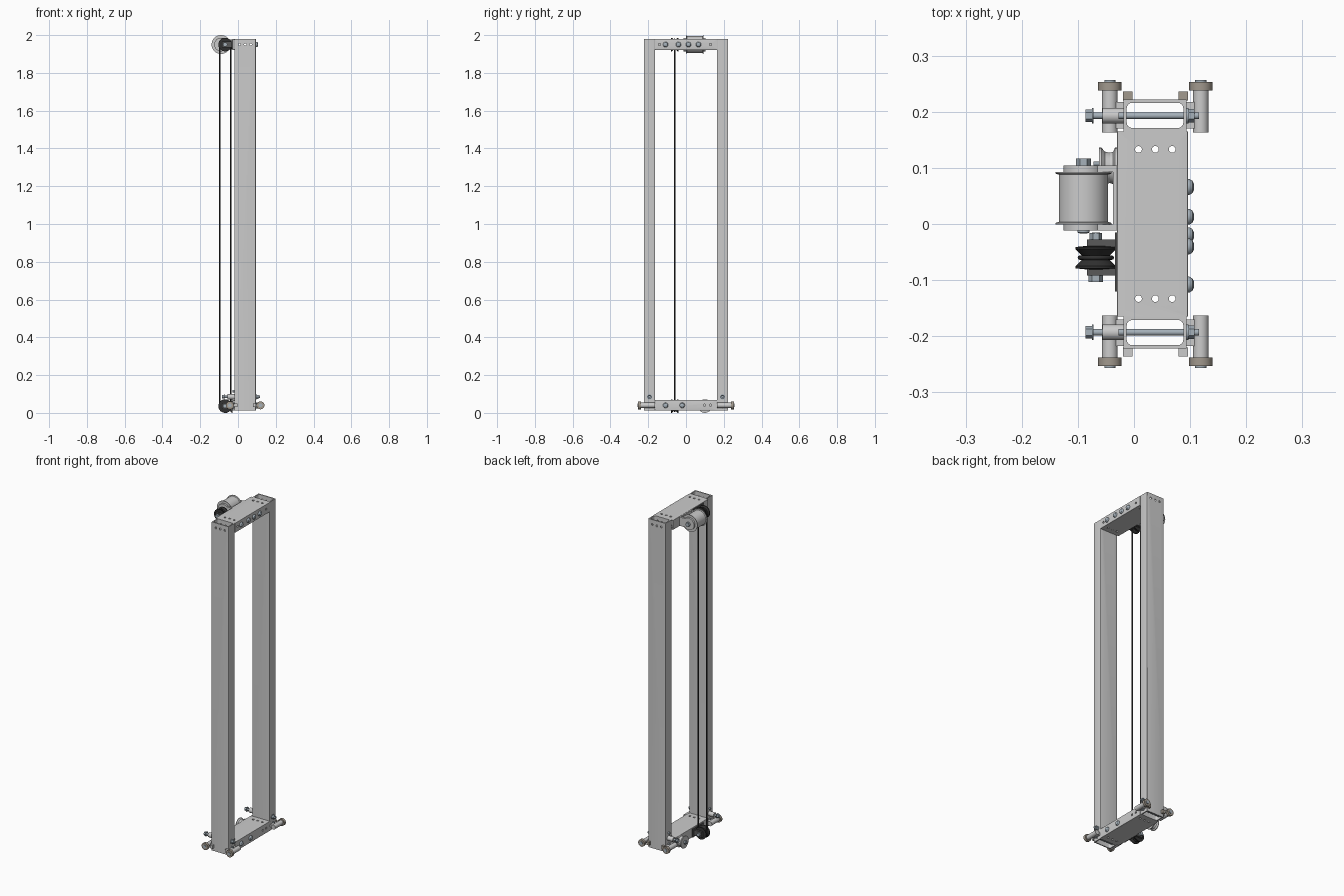
import bpy, bmesh, math
from mathutils import Matrix, Vector

if "Cube" in bpy.data.objects:
    bpy.data.objects.remove(bpy.data.objects["Cube"])


def mat(name, c):
    m = bpy.data.materials.new(name)
    m.diffuse_color = (*c, 1)
    m.use_nodes = True
    m.node_tree.nodes["Principled BSDF"].inputs["Base Color"].default_value = m.diffuse_color
    return m


BLACK = mat("black", (0.03, 0.03, 0.03))
DARK = mat("dark_grey", (0.1, 0.1, 0.1))
STEEL = mat("steel", (0.38, 0.44, 0.49))
TAN = mat("tan", (0.36, 0.32, 0.27))


def finish(name, bm, m=None):
    bmesh.ops.recalc_face_normals(bm, faces=bm.faces)
    me = bpy.data.meshes.new(name)
    bm.to_mesh(me)
    bm.free()
    o = bpy.data.objects.new(name, me)
    bpy.context.collection.objects.link(o)
    if m:
        me.materials.append(m)
    return o


def box(name, x, y, z, m=None):
    bm = bmesh.new()
    bmesh.ops.create_cube(bm, size=1)
    for v in bm.verts:
        v.co = Vector([(r[0] + r[1]) / 2 + c * (r[1] - r[0]) for r, c in zip((x, y, z), v.co)])
    return finish(name, bm, m)


def place(axis, u, v, t):
    # u, v across the axis, t along it
    return {"x": (t, u, v), "y": (u, t, v), "z": (u, v, t)}[axis]


def lathe(name, axis, cu, cv, profile, m=None, n=32):
    # profile: (radius, position along axis), closed with caps at both ends
    bm = bmesh.new()
    rings = [[bm.verts.new(place(axis, cu + r * math.cos(2 * math.pi * i / n),
                                 cv + r * math.sin(2 * math.pi * i / n), t))
              for i in range(n)] for r, t in profile]
    for a, b in zip(rings, rings[1:]):
        for i in range(n):
            bm.faces.new((a[i], a[(i + 1) % n], b[(i + 1) % n], b[i]))
    bm.faces.new(rings[0])
    bm.faces.new(rings[-1])
    return finish(name, bm, m)


def rod(name, axis, cu, cv, r, t0, t1, m=None, n=24):
    return lathe(name, axis, cu, cv, [(r, t0), (r, t1)], m, n)


def round_rect(u, v, r, k=5):
    pts = []
    for cx, cy, a0 in ((u[1] - r, v[1] - r, 0), (u[0] + r, v[1] - r, 90),
                       (u[0] + r, v[0] + r, 180), (u[1] - r, v[0] + r, 270)):
        for i in range(k):
            a = math.radians(a0 + 90 * i / (k - 1))
            pts.append((cx + r * math.cos(a), cy + r * math.sin(a)))
    return pts


def tube(name, axis, u, v, t, wall, r_out, r_in):
    outer = round_rect(u, v, r_out)
    inner = round_rect((u[0] + wall, u[1] - wall), (v[0] + wall, v[1] - wall), r_in)
    bm = bmesh.new()
    loops = [[bm.verts.new(place(axis, *p, tt)) for p in pr]
             for pr, tt in ((outer, t[0]), (outer, t[1]), (inner, t[1]), (inner, t[0]))]
    n = len(outer)
    for k in range(4):
        a, b = loops[k], loops[(k + 1) % 4]
        for i in range(n):
            bm.faces.new((a[i], a[(i + 1) % n], b[(i + 1) % n], b[i]))
    return finish(name, bm)


def drill(o, cutter):
    cutter.hide_render = True
    cutter.hide_set(True)
    md = o.modifiers.new("hole", "BOOLEAN")
    md.object = cutter
    md.solver = "EXACT"


HX = (0.008, 0.038, 0.068)
ZB, ZT = 0.036, 1.95

# Uprights: open rectangular tubes with three holes at the top
for s, side in ((1, "right"), (-1, "left")):
    ys = sorted((s * 0.165, s * 0.222))
    o = tube(f"upright_{side}", "z", (-0.019, 0.094), ys, (0.012, 1.979), 0.006, 0.001, 0.01)
    for x in HX:
        drill(o, rod("upright_hole_cutter", "y", x, ZT, 0.006, *sorted((s * 0.15, s * 0.24))))

# Cross beams with vertical and face holes
for name, z, holes in (("top_beam", (1.922, 1.979), (-0.14, 0.13)),
                       ("bottom_beam", (0.012, 0.069), (0.098, 0.13))):
    o = tube(name, "y", (-0.03, 0.096), z, (-0.165, 0.165), 0.005, 0.001, 0.002)
    for y in (-0.133, 0.133):
        for x in HX:
            drill(o, rod("beam_hole_cutter", "z", x, y, 0.006, z[0] - 0.02, z[1] + 0.02))
    for y in holes:
        drill(o, rod("face_hole_cutter", "x", y, sum(z) / 2, 0.006, 0.08, 0.12))

# Domed bolts on the beam faces
for z, ys in ((ZT, (-0.108, -0.04, 0.013, 0.066)), (0.04, (-0.108, -0.02))):
    for y in ys:
        lathe("face_bolt", "x", y, z, [(0.014, 0.096), (0.014, 0.099), (0.011, 0.104), (0.005, 0.107)], STEEL)

# Rope pulleys with brackets, top and bottom
PX, PY = -0.068, -0.06
for name, z in (("top", ZT), ("bottom", ZB)):
    lathe(f"{name}_pulley", "y", PX, z,
          [(0.017, PY - 0.021), (0.036, PY - 0.019), (0.036, PY - 0.015), (0.024, PY - 0.003),
           (0.024, PY + 0.003), (0.036, PY + 0.015), (0.036, PY + 0.019), (0.017, PY + 0.021)], BLACK, 48)
    box(f"{name}_pulley_plate", (-0.034, -0.022 if name == "x" else -0.03), (-0.12, -0.015),
        (z - 0.024, z + 0.026), DARK)
    for y in (-0.092, -0.041):
        box(f"{name}_pulley_arm", (-0.084, -0.032), (y, y + 0.013), (z - 0.016, z + 0.016), DARK)
    rod(f"{name}_pulley_axle", "y", PX, z, 0.007, -0.1, -0.015, STEEL)
    rod(f"{name}_pulley_bolt_head", "y", PX, z, 0.013, -0.103, -0.092, STEEL, 6)
    rod(f"{name}_pulley_nut", "y", PX, z, 0.011, -0.028, -0.016, STEEL, 6)

# Rope loop around both pulleys
R = 0.0285
pts = [(PX + R * math.cos(math.pi * i / 16), PY, ZT + R * math.sin(math.pi * i / 16)) for i in range(17)]
pts += [(PX - R * math.cos(math.pi * i / 16), PY, ZB - R * math.sin(math.pi * i / 16)) for i in range(17)]
cu = bpy.data.curves.new("rope", "CURVE")
cu.dimensions = "3D"
cu.bevel_depth = 0.004
cu.bevel_resolution = 2
sp = cu.splines.new("POLY")
sp.points.add(len(pts) - 1)
for p, c in zip(sp.points, pts):
    p.co = (*c, 1)
sp.use_cyclic_u = True
cu.materials.append(BLACK)
bpy.context.collection.objects.link(bpy.data.objects.new("rope", cu))

# Large roller at the top with side plates
RX = -0.09
lathe("top_roller", "y", RX, ZT, [(0.05, -0.001), (0.05, 0.002), (0.044, 0.004), (0.044, 0.088),
                                  (0.05, 0.09), (0.05, 0.093)], None, 48)
for y0 in (-0.012, 0.093):
    box("roller_side_plate", (RX, -0.03), (y0, y0 + 0.011), (ZT - 0.026, ZT + 0.026))
    rod("roller_plate_end", "y", RX, ZT, 0.036, y0, y0 + 0.011, None, 32)
box("roller_base_plate", (-0.037, -0.03), (-0.012, 0.104), (ZT - 0.026, ZT + 0.028))
rod("roller_axle_nut", "y", RX, ZT, 0.013, 0.104, 0.117, STEEL, 6)
lathe("roller_axle_head", "y", RX, ZT, [(0.006, -0.017), (0.011, -0.015), (0.011, -0.012)], STEEL)

# Waisted bobbin on the bottom beam
lathe("bobbin", "x", 0.1, ZB, [(0.036, -0.03), (0.036, -0.034), (0.029, -0.037), (0.027, -0.043),
                               (0.029, -0.052), (0.036, -0.058), (0.036, -0.062)], None, 40)
rod("bobbin_bolt", "x", 0.1, ZB, 0.011, -0.072, -0.062, STEEL, 6)

# Foot carriages, mirrored in y: wheels, arms, cross bolts and pads
for s in (1, -1):
    def span(a, b):
        return sorted((s * a, s * b))
    for x in (-0.043, 0.119):
        rod("wheel_arm", "y", x, 0.04, 0.014, *span(0.163, 0.238))
        rod("wheel", "y", x, 0.04, 0.021, *span(0.238, 0.253), TAN, 32)
        rod("wheel_hub", "y", x, 0.04, 0.01, *span(0.253, 0.257), STEEL)
        inner = (-0.043, -0.019) if x < 0 else (0.094, 0.119)
        box("wheel_arm_link", inner, span(0.17, 0.217), (0.032, 0.048))
    for z in (0.028, 0.052):
        rod("frame_tie_rod", "x", s * 0.194, z, 0.004, -0.03, 0.106, STEEL)
    yb = s * 0.193
    rod("cross_bolt", "x", yb, 0.085, 0.006, -0.085, 0.116, STEEL)
    rod("cross_bolt_head", "x", yb, 0.085, 0.011, -0.086, -0.075, STEEL, 6)
    rod("cross_bolt_washer", "x", yb, 0.085, 0.014, -0.075, -0.072, STEEL)
    rod("cross_bolt_spacer", "x", yb, 0.085, 0.014, -0.056, -0.019)
    rod("cross_bolt_nut", "x", yb, 0.085, 0.012, 0.097, 0.108, STEEL, 6)
    rod("cross_bolt_nut_washer", "x", yb, 0.085, 0.014, 0.094, 0.097, STEEL)
    rod("small_screw", "x", yb, 0.115, 0.006, -0.028, -0.019, STEEL)
    for x in (-0.02, 0.079):
        box("side_pad", (x, x + 0.017), span(0.22, 0.236), (0.03, 0.05), TAN if s > 0 else None)

# Smooth round parts while keeping hard edges
bpy.ops.object.select_all(action="DESELECT")
for o in bpy.context.scene.objects:
    if o.type == "MESH" and not o.hide_render:
        o.select_set(True)
        bpy.context.view_layer.objects.active = o
bpy.ops.object.shade_smooth_by_angle()
